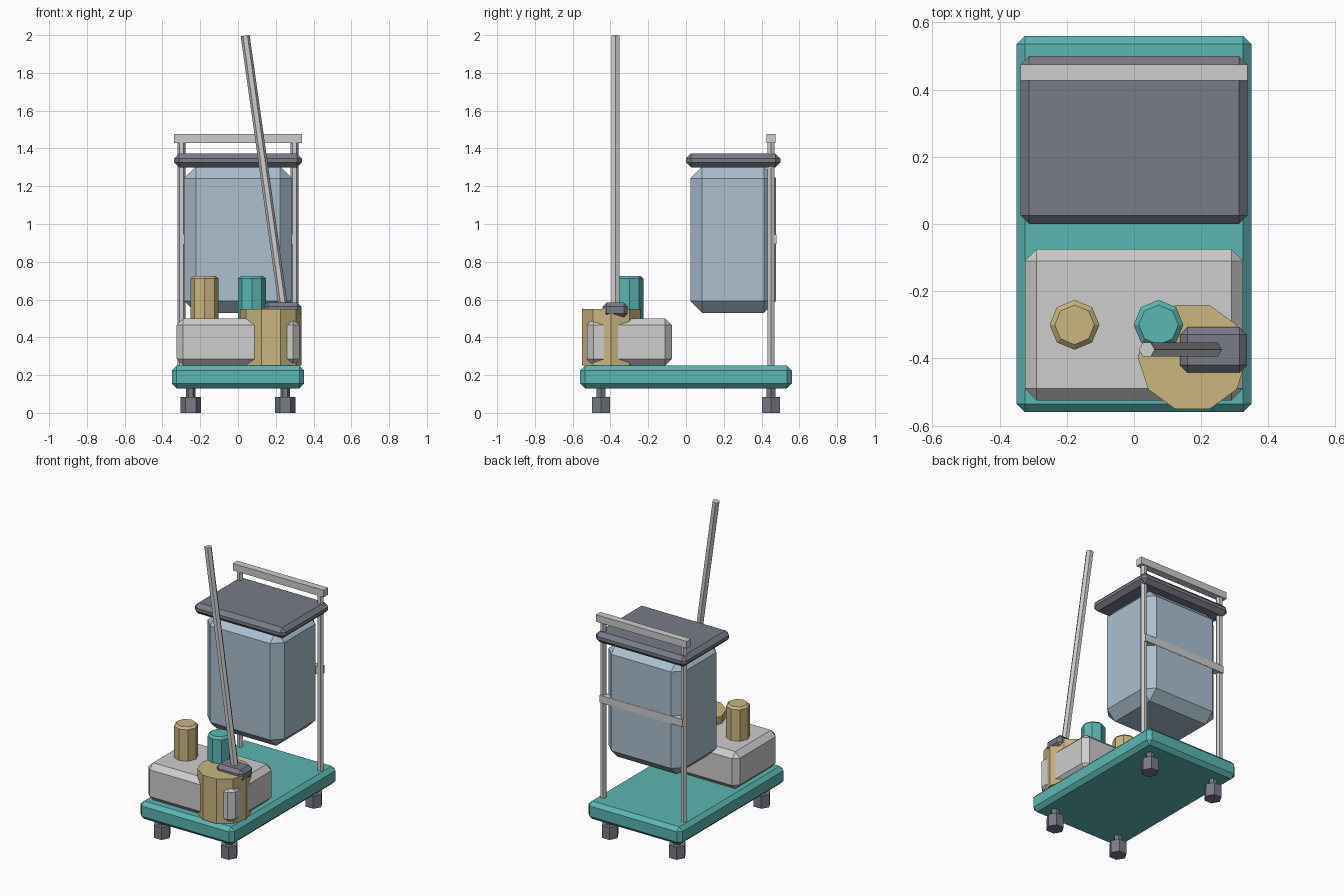
import bpy
import bmesh
from mathutils import Vector

cube = bpy.data.objects.get("Cube")
if cube:
    bpy.data.objects.remove(cube, do_unlink=True)


def material(name, hex_code):
    """Flat colour from an sRGB hex string, stored as linear."""
    srgb = [int(hex_code[i:i + 2], 16) / 255 for i in (0, 2, 4)]
    color = [((c + 0.055) / 1.055) ** 2.4 for c in srgb] + [1]
    mat = bpy.data.materials.new(name)
    mat.use_nodes = True
    mat.diffuse_color = color
    mat.node_tree.nodes["Principled BSDF"].inputs["Base Color"].default_value = color
    return mat


teal = material("teal", "5bb7b3")
white = material("light_grey", "cccdcc")
tan = material("tan", "cbb680")
slate = material("slate_grey", "787c87")
blue = material("pale_blue", "abc0cf")


def finish(bm, name, mat, bevel=0.0, min_angle=0.0):
    if bevel:
        edges = [e for e in bm.edges if e.calc_face_angle(0) > min_angle]
        bmesh.ops.bevel(bm, geom=edges, offset=bevel, segments=1,
                        affect='EDGES', profile=0.5)
    bmesh.ops.recalc_face_normals(bm, faces=bm.faces)
    mesh = bpy.data.meshes.new(name)
    bm.to_mesh(mesh)
    bm.free()
    mesh.materials.append(mat)
    obj = bpy.data.objects.new(name, mesh)
    bpy.context.collection.objects.link(obj)
    return obj


def box(name, mat, xs, ys, zs, bevel=0.0):
    """Chamfered box given by its extents."""
    bm = bmesh.new()
    bmesh.ops.create_cube(bm, size=1)
    for v in bm.verts:
        for i, (low, high) in enumerate((xs, ys, zs)):
            v.co[i] = (low + high) / 2 + v.co[i] * (high - low)
    return finish(bm, name, mat, bevel)


def prism(name, mat, base, top, radius, sides, bevel=0.0):
    """Straight prism between two points, with a corner facing x."""
    base, top = Vector(base), Vector(top)
    axis = top - base
    bm = bmesh.new()
    bmesh.ops.create_cone(bm, cap_ends=True, segments=sides, radius1=radius,
                          radius2=radius, depth=axis.length)
    # Turn the ring so that one corner lies on the +x axis
    first = max(bm.verts, key=lambda v: v.co.x)
    turn = Vector((first.co.x, first.co.y, 0)).rotation_difference(Vector((1, 0, 0)))
    tilt = Vector((0, 0, 1)).rotation_difference(axis)
    for v in bm.verts:
        v.co = tilt @ (turn @ v.co) + (base + top) / 2
    return finish(bm, name, mat, bevel, 1.2)


# Deck and casters
box("deck", teal, (-0.35, 0.35), (-0.56, 0.56), (0.13, 0.25), 0.025)
for x, side in ((0.25, "left"), (-0.25, "right")):
    for y, end in ((-0.45, "front"), (0.45, "back")):
        prism(f"{end}_{side}_wheel", slate, (x, y, 0), (x, y, 0.085), 0.055, 6)
        prism(f"{end}_{side}_stem", slate, (x, y, 0.08), (x, y, 0.14), 0.026, 6)

# Supply box with two bottles
box("supply_box", white, (-0.325, 0.325), (-0.525, -0.075), (0.25, 0.50), 0.035)
prism("tan_bottle", tan, (-0.177, -0.3, 0.45), (-0.177, -0.3, 0.725), 0.074, 8, 0.014)
prism("teal_bottle", teal, (0.073, -0.3, 0.45), (0.073, -0.3, 0.725), 0.074, 8, 0.014)

# Mop bucket and mop
prism("mop_bucket", tan, (0.174, -0.396, 0.25), (0.174, -0.396, 0.55), 0.163, 10)
box("mop_head", slate, (0.137, 0.336), (-0.442, -0.307), (0.505, 0.585), 0.022)
prism("mop_pole", white, (0.24, -0.374, 0.56), (0.038, -0.374, 1.997), 0.024, 6)

# Waste bin with lid
box("bin_body", blue, (-0.286, 0.286), (0.023, 0.477), (0.53, 1.305), 0.063)
box("bin_lid", slate, (-0.338, 0.338), (0.0, 0.5), (1.30, 1.373), 0.026)

# Back frame
for x, side in ((0.30, "left"), (-0.30, "right")):
    prism(f"{side}_post", white, (x, 0.45, 0.25), (x, 0.45, 1.44), 0.021, 6)
box("push_handle", white, (-0.338, 0.338), (0.427, 0.475), (1.43, 1.477))
box("cross_bar", white, (-0.31, 0.31), (0.435, 0.479), (0.895, 0.945))
